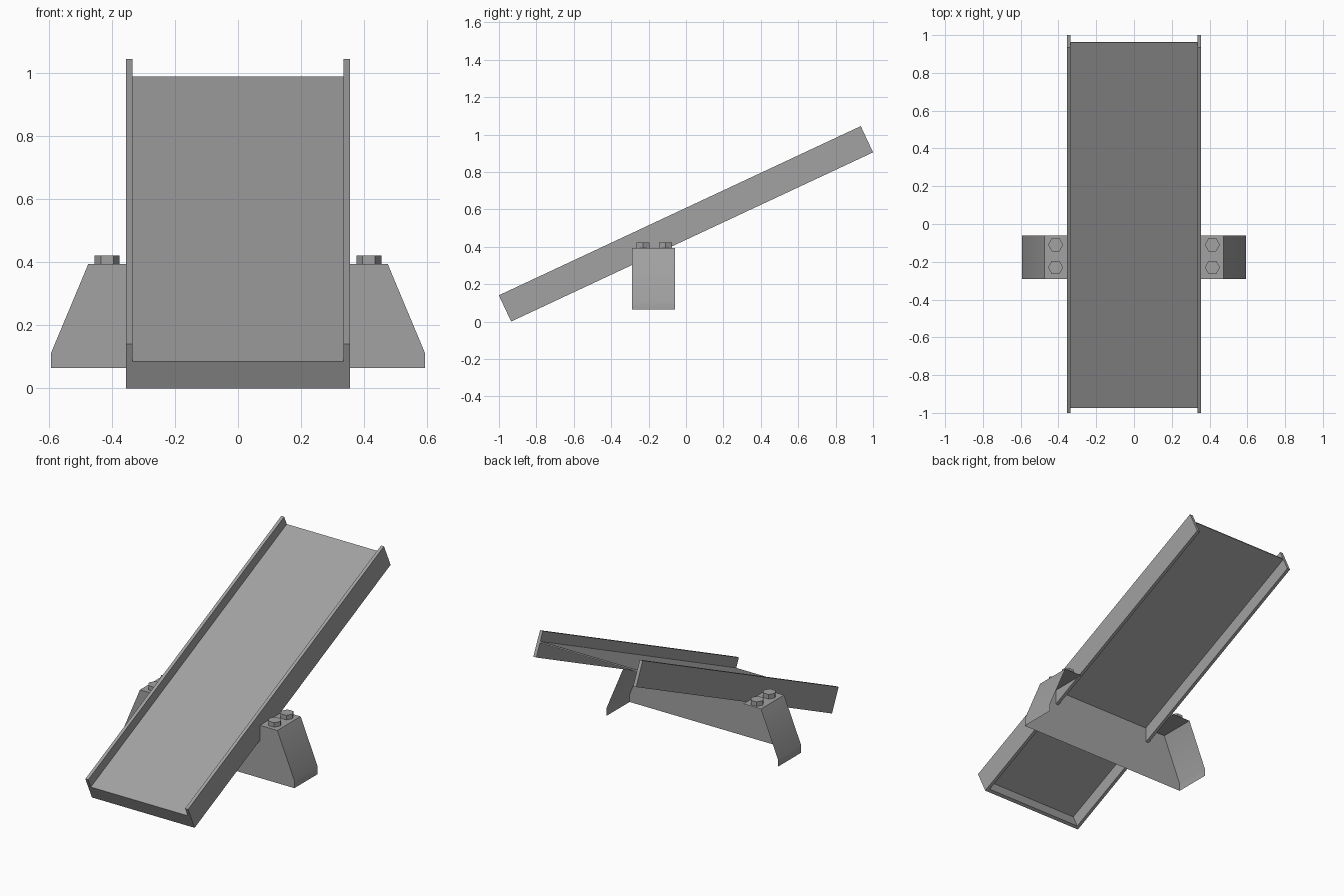
import bpy, bmesh, math
from mathutils import Matrix, Vector

cube = bpy.data.objects.get("Cube")
if cube:
    bpy.data.objects.remove(cube, do_unlink=True)

grey = bpy.data.materials.new("stone_grey")
grey.use_nodes = True
colour = (0.36, 0.36, 0.36, 1)
grey.diffuse_color = colour
grey.node_tree.nodes["Principled BSDF"].inputs["Base Color"].default_value = colour

# Ramp frame: low bottom edge as origin, y runs up the slope
TILT = math.radians(25.05)
LENGTH, HEIGHT, FLOOR = 2.136, 0.155, 0.094
HALF, WALL = 0.355, 0.02
INNER = HALF - WALL
RAMP = Matrix.Translation((0, -0.935, 0)) @ Matrix.Rotation(TILT, 4, "X")


def add_object(name, bm, matrix=Matrix()):
    mesh = bpy.data.meshes.new(name)
    bm.to_mesh(mesh)
    bm.free()
    mesh.materials.append(grey)
    obj = bpy.data.objects.new(name, mesh)
    obj.matrix_world = matrix
    bpy.context.collection.objects.link(obj)
    return obj


def box(name, low, high, matrix):
    low, high = Vector(low), Vector(high)
    bm = bmesh.new()
    bmesh.ops.create_cube(bm, size=1)
    bmesh.ops.scale(bm, vec=high - low, verts=bm.verts)
    bmesh.ops.translate(bm, vec=(low + high) / 2, verts=bm.verts)
    return add_object(name, bm, matrix)


# Tray: thin floor, closed low end, open underside and open high end
box("ramp_floor", (-INNER, 0, FLOOR - 0.008), (INNER, LENGTH, FLOOR), RAMP)
box("ramp_front_lip", (-INNER, 0, 0), (INNER, WALL, FLOOR), RAMP)
for side, x in (("right", -HALF), ("left", INNER)):
    box(side + "_ramp_wall", (x, 0, 0), (x + WALL, LENGTH, HEIGHT), RAMP)

# Support: a thin shell, open at the back and below
FRONT, BACK, TOP = -0.29, -0.06, 0.394
outline = [(HALF, TOP), (0.475, TOP), (0.593, 0.112), (0.593, 0.065)]

bm = bmesh.new()
half = outline[1:]
points = half + [(-x, z) for x, z in reversed(half)]
bm.faces.new([bm.verts.new((x, FRONT, z)) for x, z in points])
add_object("support_front_plate", bm)

for side, s in (("left", 1), ("right", -1)):
    bm = bmesh.new()
    rows = [[bm.verts.new((s * x, y, z)) for y in (FRONT, BACK)] for x, z in outline]
    for a, b in zip(rows, rows[1:]):
        face = bm.faces.new((a[0], a[1], b[1], b[0]))
        face.normal_update()
        if face.normal.z * 2 + face.normal.x * s < 0:
            face.normal_flip()
    leg = add_object(side + "_support_leg", bm)
    bpy.ops.object.select_all(action="DESELECT")
    leg.select_set(True)
    bpy.context.view_layer.objects.active = leg
    bpy.ops.object.shade_smooth_by_angle(angle=math.radians(30))

    # Six-sided studs on the shoulders
    for place, y in (("front", -0.23), ("back", -0.11)):
        bm = bmesh.new()
        bmesh.ops.create_cone(bm, cap_ends=True, segments=6, radius1=0.04,
                              radius2=0.04, depth=0.028)
        spin = Matrix.Rotation(math.radians(30), 4, "Z")
        # Turn corners to point sideways
        if max(v.co.x for v in bm.verts) < 0.039:
            bmesh.ops.transform(bm, matrix=spin, verts=bm.verts)
        add_object(side + "_" + place + "_stud", bm,
                   Matrix.Translation((s * 0.415, y, TOP + 0.014)))
